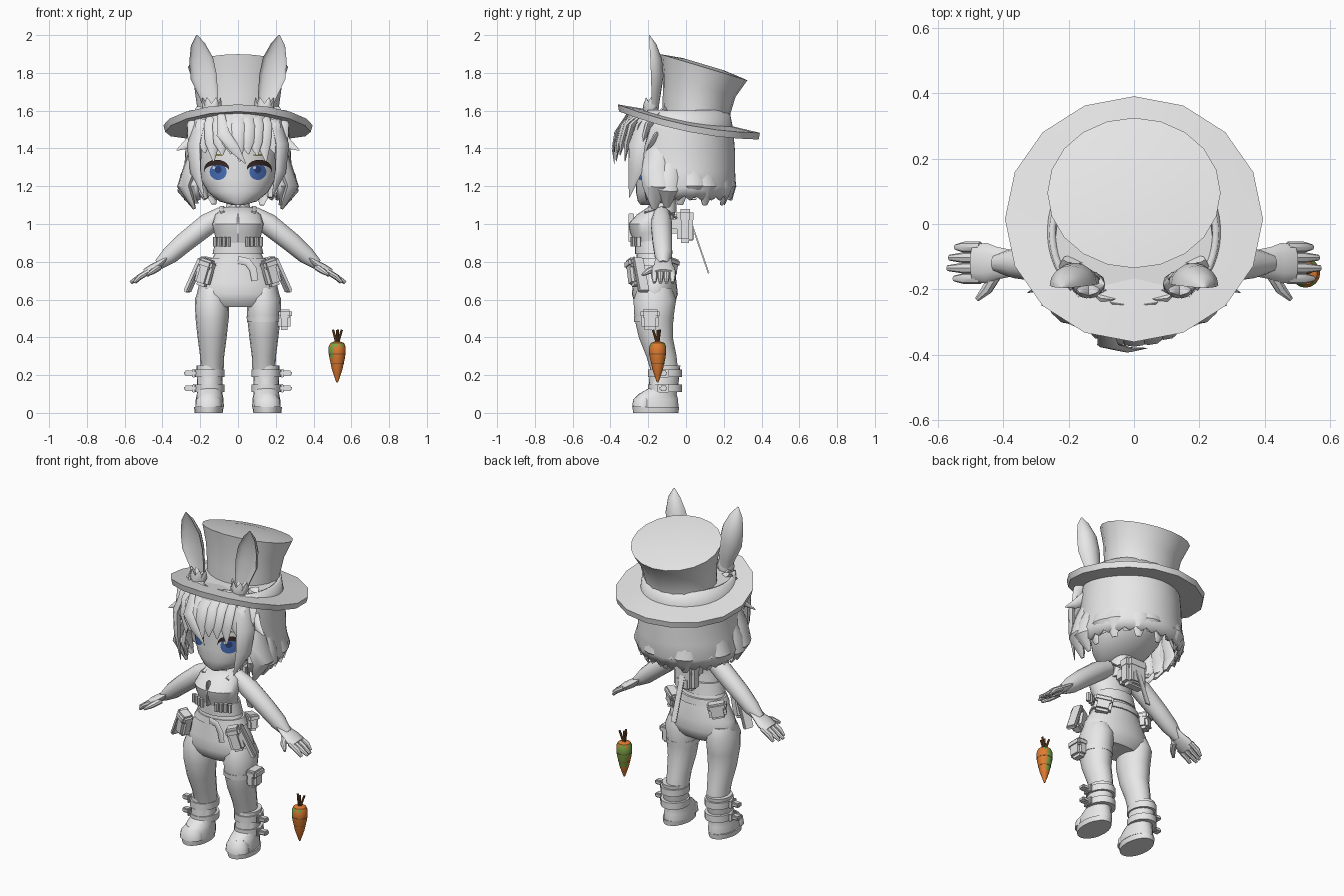
import bpy, bmesh, math
from mathutils import Vector, Euler
from mathutils.bvhtree import BVHTree

cube = bpy.data.objects.get("Cube")
if cube:
    bpy.data.objects.remove(cube, do_unlink=True)


def material(name, red, green, blue):
    mat = bpy.data.materials.new(name)
    mat.use_nodes = True
    mat.diffuse_color = (red, green, blue, 1)
    for node in mat.node_tree.nodes:
        if node.type == 'BSDF_PRINCIPLED':
            node.inputs["Base Color"].default_value = (red, green, blue, 1)
            node.inputs["Roughness"].default_value = 0.8
    return mat


grey = material("plain grey", .8, .8, .8)
blue = material("eye blue", .06, .15, .45)
navy = material("pupil navy", .025, .05, .18)
dark = material("lash dark brown", .04, .022, .02)
white = material("eye white", .85, .87, .9)
orange = material("carrot orange", .75, .2, .03)
green = material("leaf green", .2, .38, .06)
brown = material("stem brown", .22, .09, .03)
olive = material("brow olive", .25, .22, .06)
SIDES = (("left", 1), ("right", -1))


def build(name, verts, faces, mat, recalc=True):
    mesh = bpy.data.meshes.new(name)
    mesh.from_pydata([tuple(v) for v in verts], [], faces)
    if recalc:
        bm = bmesh.new()
        bm.from_mesh(mesh)
        bmesh.ops.recalc_face_normals(bm, faces=bm.faces)
        bm.to_mesh(mesh)
        bm.free()
    mesh.materials.append(mat)
    mesh.shade_smooth()
    mesh.set_sharp_from_angle(angle=math.radians(40))
    obj = bpy.data.objects.new(name, mesh)
    bpy.context.scene.collection.objects.link(obj)
    return obj


def skin(name, rows, mat):
    """Closed skin through rows of equally many points."""
    n = len(rows[0])
    verts = [point for row in rows for point in row]
    faces = [(r * n + i, r * n + (i + 1) % n, r * n + n + (i + 1) % n, r * n + n + i)
             for r in range(len(rows) - 1) for i in range(n)]
    faces += [tuple(range(n)), tuple(range(len(verts) - n, len(verts)))]
    return build(name, verts, faces, mat)


def loft(name, rings, mat=grey, n=16, tilt=0, droop=0, x=0):
    """Stack of ellipses given as (y, z, radius x, radius y)."""
    rows = []
    for y, z, rx, ry in rings:
        turn = [math.tau * i / n for i in range(n)]
        rows.append([(x + rx * math.cos(a), y + ry * math.sin(a),
                      z - tilt * ry * math.sin(a) - droop * math.cos(a) ** 2 * rx) for a in turn])
    return skin(name, rows, mat)


def tube(name, points, widths, flat=1, facing=(0, -1, 0), side=1, scoop=False, mat=grey, n=8):
    """Oval tube along a path; scoop hollows the side it faces."""
    path = [Vector((side * x, y, z)) for x, y, z in points]
    face = Vector((side * facing[0], facing[1], facing[2]))
    rows = []
    for k, p in enumerate(path):
        along = (path[min(k + 1, len(path) - 1)] - path[max(k - 1, 0)]).normalized()
        across = along.cross(face).normalized()
        out = across.cross(along).normalized()
        row = []
        for i in range(n):
            a = math.tau * i / n
            depth = math.sin(a)
            if scoop and depth > 0:
                depth *= -0.4
            row.append(p + across * widths[k] * math.cos(a) + out * widths[k] * flat * depth)
        rows.append(row)
    return skin(name, rows, mat)


def box(name, place, size, turn=(0, 0, 0), side=1, mat=grey):
    bm = bmesh.new()
    bmesh.ops.create_cube(bm, size=1)
    bmesh.ops.scale(bm, vec=size, verts=bm.verts)
    bmesh.ops.bevel(bm, geom=bm.edges[:], offset=min(size) * .25, segments=2, affect='EDGES')
    spin = Euler((turn[0], turn[1] * side, turn[2] * side)).to_matrix()
    centre = Vector((place[0] * side, place[1], place[2]))
    bm.verts.index_update()
    verts = [spin @ v.co + centre for v in bm.verts]
    faces = [[v.index for v in f.verts] for f in bm.faces]
    bm.free()
    return build(name, verts, faces, mat)


# Head, neck, collar
head = loft("head", [(-.2, 1.1, .03, .04), (-.165, 1.12, .1, .09), (-.12, 1.17, .16, .145),
                     (-.08, 1.24, .2, .185), (-.06, 1.32, .21, .2), (-.05, 1.42, .22, .21),
                     (-.03, 1.55, .2, .2)], n=32)
loft("neck", [(-.12, 1, .06, .06), (-.1, 1.2, .05, .05)])
loft("collar", [(-.12, 1.06, .07, .07), (-.11, 1.11, .06, .06)])
for label, s in SIDES:
    box(label + "_collar_tip", (.03, -.19, 1.08), (.05, .01, .04), (-.4, .4, .3), s)

# Eyes and brows laid on the face
surface = BVHTree.FromPolygons([v.co for v in head.data.vertices],
                               [p.vertices[:] for p in head.data.polygons])


def decal(name, outline, mat, layer):
    """Sheet between a lower and an upper line, laid on the face."""
    verts = []
    for x, low, high in outline:
        for step in range(5):
            z = low + (high - low) * step / 4
            hit = surface.ray_cast(Vector((x, -1, z)), Vector((0, 1, 0)))[0]
            verts.append((x, hit.y - .0015 * layer - .001, z))
    faces = [(i * 5 + j, i * 5 + j + 5, i * 5 + j + 6, i * 5 + j + 1)
             for i in range(len(outline) - 1) for j in range(4)]
    build(name, verts, faces, mat, recalc=False)


def oval(x, z, rx, rz, n=14):
    turn = [math.pi * (1 - i / n) for i in range(n + 1)]
    return [(x + rx * math.cos(a), z - rz * math.sin(a), z + rz * math.sin(a)) for a in turn]


for label, s in SIDES:
    x, z = s * .108, 1.28
    decal(label + "_eye_white", oval(x, z, .06, .05), white, 1)
    decal(label + "_iris", oval(x - s * .003, z - .004, .045, .043), blue, 2)
    decal(label + "_pupil", oval(x - s * .003, z + .008, .018, .02), navy, 3)
    decal(label + "_eye_glint", oval(x - .02, z + .018, .008, .008), white, 4)
    lash = [(lx, up - .006 if i in (0, 14) else z + (up - z) * .65, up + .012)
            for i, (lx, low, up) in enumerate(oval(x + s * .005, z, .066, .048))]
    decal(label + "_lash", lash, dark, 5)
    decal(label + "_brow", oval(x, z + .085, .03, .005), olive, 1)

# Hair: cap, back shell, hanging locks, fringe
loft("hair_cap", [(-.04, 1.41, .23, .23), (-.05, 1.44, .25, .27), (-.05, 1.5, .255, .28),
                  (-.04, 1.6, .24, .26)], n=24)
rows, count = [], 40
for z, rx, ry in ((1.6, .24, .24), (1.5, .25, .26), (1.38, .26, .27), (1.28, .265, .27),
                  (1.2, .285, .275), (1.13, .265, .255)):
    for i in range(count + 1):
        a = math.radians(-132 + 264 * i / count)
        jag = .025 * (i % 2) if z < 1.15 else 0
        rows.append((rx * math.sin(a), -.03 + ry * math.cos(a), z + jag))
w = count + 1
shell = build("hair_back", rows, [(r * w + i, r * w + i + 1, r * w + w + i + 1, r * w + w + i)
                                  for r in range(5) for i in range(count)], grey)
shell.modifiers.new("thickness", 'SOLIDIFY').thickness = -.02
for i in range(17):
    a = math.radians(-120 + 15 * i)
    out = Vector((math.sin(a), math.cos(a), 0))
    flip = .01 * math.cos(i * 2) + .015 * abs(out.x)
    path = [out * r + Vector((0, -.03, z)) for r, z in
            ((.25, 1.43), (.262, 1.3), (.275 + flip, 1.2), (.24 + flip, 1.12 + .02 * math.sin(i * 3)))]
    tube(f"back_lock_{i + 1}", path, (.03, .055, .055, .015), .3, out)
for i in range(11):
    x = -.225 + .045 * i
    y = 2.6 * x * x
    tip = 1.355 + .025 * math.sin(i * 2.2)
    tube(f"fringe_lock_{i + 1}", [(x * .8, y - .24, 1.6), (x, y - .335, 1.52), (x, y - .36, 1.43),
         (x * 1.03 + .01, y - .37, tip)], (.045, .046, .04, .004), .4)
tube("crossing_fringe_lock", [(-.09, -.31, 1.58), (-.08, -.37, 1.48), (-.02, -.385, 1.4),
     (.04, -.38, 1.32)], (.02, .035, .028, .003), .3)
for label, s in SIDES:
    tube(label + "_face_lock", [(.2, -.22, 1.55), (.235, -.26, 1.42), (.225, -.27, 1.28),
         (.18, -.3, 1.14)], (.045, .055, .045, .003), .4, (.8, -.6, 0), s)
    tube(label + "_side_lock", [(.22, -.15, 1.42), (.25, -.17, 1.3), (.285, -.16, 1.2),
         (.23, -.17, 1.08)], (.05, .075, .075, .015), .45, (1, -.3, 0), s)
    tube(label + "_outer_curl", [(.25, -.08, 1.35), (.28, -.09, 1.25), (.295, -.1, 1.18),
         (.24, -.1, 1.09)], (.03, .06, .06, .015), .45, (1, 0, 0), s)
    tube(label + "_upper_flick", [(.22, -.16, 1.46), (.27, -.19, 1.42), (.325, -.21, 1.39)],
         (.04, .025, .003), .4, (0, -1, .3), s)

# Top hat with tilted brim and flared crown
loft("hat_brim", [(.015, 1.52, .25, .23), (.015, 1.522, .385, .37), (.015, 1.558, .395, .376),
                  (.04, 1.56, .19, .16)], tilt=.2, droop=.09)
loft("hat_crown", [(.05, 1.53, .215, .175), (.055, 1.63, .218, .178), (.07, 1.73, .232, .192),
                   (.095, 1.83, .265, .23), (.095, 1.845, .13, .11)], tilt=.3, n=20)

# Rabbit ears with tufts of fur
for label, s in SIDES:
    tube(label + "_ear", [(.14, -.18, 1.58), (.155, -.182, 1.68), (.182, -.185, 1.78),
         (.195, -.188, 1.87), (.212, -.193, 1.95), (.218, -.196, 2)],
         (.03, .05, .07, .064, .038, .003), .95, side=s, scoop=True, n=16)
    for i in range(6):
        a = math.tau * i / 6
        dx, dy = math.cos(a), math.sin(a)
        tube(f"{label}_ear_tuft_{i + 1}", [(.14 + .015 * dx, -.185 + .015 * dy, 1.58),
             (.14 + .035 * dx, -.185 + .025 * dy, 1.625), (.14 + .05 * dx, -.185 + .03 * dy, 1.67)],
             (.03, .03, .002), .6, (dx, dy, .1), s)

# Torso, vest and trousers
loft("torso", [(-.17, .82, .12, .085), (-.175, .88, .11, .085), (-.2, .95, .125, .095),
               (-.205, 1, .135, .1), (-.175, 1.05, .12, .085), (-.14, 1.09, .07, .06)], n=24)
loft("vest_hem", [(-.17, .84, .135, .1), (-.175, .91, .12, .095)], n=24)
loft("hips", [(-.165, .56, .16, .085), (-.165, .59, .2, .11), (-.165, .63, .218, .122),
              (-.165, .69, .205, .115), (-.165, .77, .16, .105), (-.17, .85, .12, .09)], n=24)
loft("waist_belt", [(-.165, .78, .165, .11), (-.165, .82, .145, .105)], n=24)
box("vest_front_seam", (0, -.29, .98), (.012, .03, .15))
tube("loose_belt_end", [(0, -.275, .81), (.05, -.28, .8), (.08, -.285, .76), (.09, -.285, .7)],
     (.02, .02, .02, .018), .25)

# Arms, hands, legs, boots and side gear
for label, s in SIDES:
    tube(label + "_arm", [(.08, -.13, 1.05), (.16, -.13, 1), (.28, -.125, .905), (.36, -.12, .835),
         (.42, -.12, .785)], (.045, .057, .053, .047, .028), 1, (0, -1, 0), s, n=14)
    up = (.6, 0, .8)
    tube(label + "_palm", [(.37, -.12, .825), (.42, -.12, .785), (.45, -.12, .765), (.49, -.12, .74)],
         (.04, .05, .062, .058), .4, up, s, n=12)
    for i, reach in enumerate((.55, .57, .565, .545)):
        y = -.167 + .032 * i
        tube(f"{label}_finger_{i + 1}", [(.47, y, .75), (.52, y, .72), (reach, y, .69)],
             (.017, .017, .009), .9, up, s)
    tube(label + "_thumb", [(.42, -.15, .77), (.45, -.2, .75), (.48, -.23, .73)],
         (.02, .018, .008), .9, up, s)
    loft(label + "_leg", [(-.11, .2, .06, .07), (-.13, .3, .064, .08), (-.16, .4, .077, .09),
         (-.17, .5, .088, .103), (-.165, .6, .092, .113), (-.165, .66, .07, .09)], x=s * .137)
    loft(label + "_sole", [(-.16, 0, .074, .12), (-.16, .03, .078, .123)], x=s * .155, n=20)
    loft(label + "_boot", [(-.16, .03, .075, .12), (-.16, .07, .074, .118), (-.15, .1, .068, .1),
         (-.12, .13, .066, .078), (-.11, .25, .07, .08), (-.11, .25, .055, .06)], x=s * .15, n=20)
    loft(label + "_toe_cap", [(-.23, .03, .07, .055), (-.225, .07, .066, .055),
         (-.21, .1, .045, .04)], x=s * .155)
    for part, z in (("upper", .21), ("lower", .13)):
        loft(f"{label}_{part}_boot_strap", [(-.11, z - .02, .078, .09), (-.11, z + .02, .078, .09)],
             x=s * .15, n=20)
        box(f"{label}_{part}_strap_end", (.25, -.12, z), (.07, .04, .028), side=s)
        box(f"{label}_{part}_buckle", (.235, -.12, z), (.015, .06, .045), side=s)
    for i in range(4):
        x = .05 + .024 * i
        loft(f"{label}_cartridge_{i + 1}", [(-.3 + x * .4, .88, .011, .013),
             (-.3 + x * .4, .93, .011, .013)], x=s * x, n=8)
    box(label + "_hip_pouch", (.175, -.27, .74), (.08, .07, .14), (0, -.3, .4), s)
    box(label + "_pouch_flap", (.165, -.28, .79), (.085, .075, .05), (0, -.3, .4), s)
    box(label + "_holster_strap", (.23, -.24, .73), (.025, .06, .2), (0, -.45, .4), s)
    box(label + "_back_pouch", (.15, -.09, .77), (.1, .06, .09), (0, -.2, -.6), s)
    box(label + "_back_pouch_flap", (.15, -.085, .8), (.11, .065, .04), (0, -.2, -.6), s)
    tube(label + "_shoulder_strap", [(.07, -.05, 1.03), (.085, -.12, 1.09), (.08, -.22, 1.06)],
         (.015, .015, .015), .4, (0, 0, 1), s)

# Thigh pouch, backpack
box("thigh_pouch", (.245, -.19, .49), (.065, .09, .1))
box("thigh_pouch_flap", (.25, -.19, .525), (.07, .1, .045))
loft("thigh_band", [(-.17, .48, .09, .104), (-.17, .51, .091, .106)], x=.137)
box("backpack", (0, -.005, .985), (.14, .085, .17))
box("backpack_flap", (0, -.005, 1.04), (.145, .09, .08))
box("backpack_pocket", (0, .025, .945), (.09, .035, .07))
box("backpack_strap", (0, .075, .87), (.035, .008, .28), (.33, 0, 0))
box("backpack_mount", (0, -.07, 1), (.1, .09, .1))

# Floating carrot with leafy patches and stems
carrot = loft("carrot", [(-.15, .16, .004, .004), (-.15, .2, .018, .018), (-.15, .23, .028, .028),
                         (-.15, .26, .034, .034), (-.15, .29, .041, .041), (-.15, .32, .045, .045),
                         (-.15, .35, .045, .045), (-.15, .37, .036, .036),
                         (-.15, .378, .015, .015)], orange, x=.525)
carrot.data.materials.append(green)
for face in carrot.data.polygons:
    c = face.center
    front_patch = c.x < .505 and c.y < -.14 and .29 < c.z < .35
    back_patch = c.y > -.135 and c.x < .54 and .24 < c.z < .35
    if front_patch or back_patch or (.35 < c.z < .37 and math.sin(c.x * 200) > 0):
        face.material_index = 1
for z in (.21, .26, .31):
    r = .045 * min(1, (z - .15) / .14)
    loft("carrot_crease", [(-.15, z, r, r), (-.15, z + .004, r, r)], brown, x=.525)
for i, (dx, dy) in enumerate(((0, 0), (.025, .01), (-.022, .012), (.005, -.025))):
    tube(f"carrot_stem_{i + 1}", [(.525, -.15, .36), (.525 + dx * .5, -.15 + dy * .5, .4),
         (.525 + dx, -.15 + dy, .44)], (.008, .007, .006), mat=brown)
